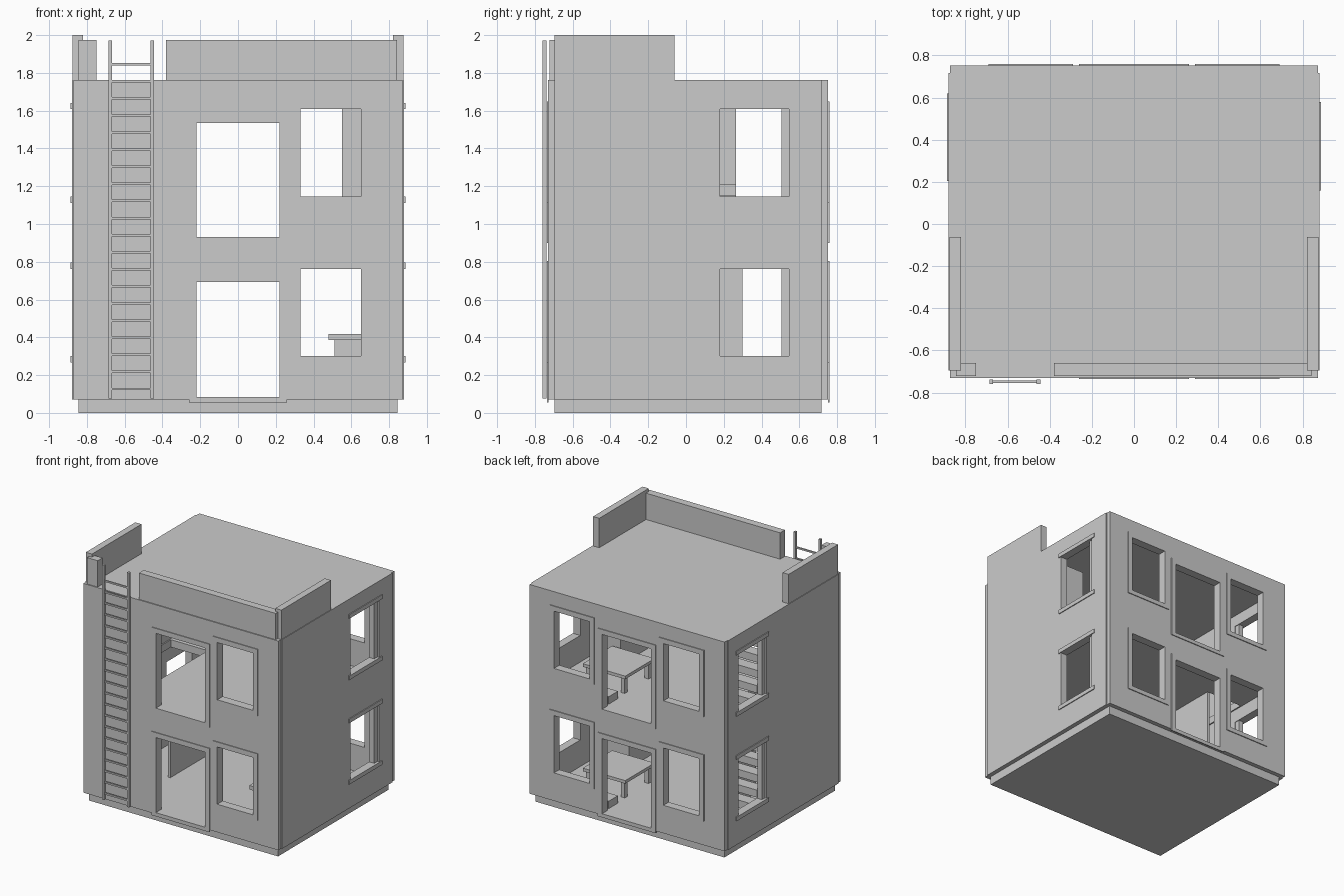
import bpy, bmesh

if "Cube" in bpy.data.objects:
    bpy.data.objects.remove(bpy.data.objects["Cube"])

grey = bpy.data.materials.new("plain_grey")
grey.diffuse_color = (0.6, 0.6, 0.6, 1)
grey.use_nodes = True
grey.node_tree.nodes["Principled BSDF"].inputs["Base Color"].default_value = grey.diffuse_color


def finish(name, bm):
    bmesh.ops.recalc_face_normals(bm, faces=bm.faces)
    me = bpy.data.meshes.new(name)
    bm.to_mesh(me)
    bm.free()
    me.materials.append(grey)
    ob = bpy.data.objects.new(name, me)
    bpy.context.collection.objects.link(ob)
    return ob


def add_box(bm, x0, x1, y0, y1, z0, z1):
    vs = bmesh.ops.create_cube(bm, size=1)["verts"]
    for v in vs:
        v.co = (x1 if v.co.x > 0 else x0, y1 if v.co.y > 0 else y0, z1 if v.co.z > 0 else z0)


def boxes(name, *dims):
    bm = bmesh.new()
    for d in dims:
        add_box(bm, *d)
    return finish(name, bm)


def panel(name, axis, w0, w1, rect, holes):
    """Flat slab across one axis with rectangular openings (u0, u1, v0, v1)."""
    def place(u, v, w):
        c = [u, v]
        c.insert(axis, w)
        return c
    every = [rect] + holes
    us = sorted({r[i] for r in every for i in (0, 1)})
    vs = sorted({r[i] for r in every for i in (2, 3)})
    bm = bmesh.new()
    for a, b in zip(us, us[1:]):
        for c, d in zip(vs, vs[1:]):
            mu, mv = (a + b) / 2, (c + d) / 2
            if any(h[0] < mu < h[1] and h[2] < mv < h[3] for h in holes):
                continue
            bm.faces.new([bm.verts.new(place(*p, w0)) for p in ((a, c), (b, c), (b, d), (a, d))])
    bmesh.ops.remove_doubles(bm, verts=bm.verts, dist=1e-5)
    ext = bmesh.ops.extrude_face_region(bm, geom=bm.faces[:], use_keep_orig=True)
    moved = [g for g in ext["geom"] if isinstance(g, bmesh.types.BMVert)]
    for v in moved:
        v.co[axis] = w1
    return finish(name, bm)


GROUND, STOREY = 0.085, 0.845
levels = [("lower", 0.0), ("upper", STOREY)]

# Plinth, floor and roof
boxes("plinth", (-0.845, 0.845, -0.695, 0.717, 0, 0.075))
boxes("ground_floor", (-0.83, 0.83, -0.69, 0.71, 0.07, GROUND))
panel("upper_floor", 2, 0.87, 0.93, (-0.83, 0.83, -0.69, 0.71), [(-0.81, -0.48, -0.5, 0.3)])
boxes("roof", (-0.875, 0.875, -0.69, 0.715, 1.70, 1.762))

# Openings of each wall
doors = [(-0.22, 0.22, 0.085, 0.692), (-0.22, 0.22, 0.93, 1.535)]
right_windows = [(0.33, 0.65, 0.30 + dz, 0.763 + dz) for _, dz in levels]
left_windows = [(-0.65, -0.33, 0.30 + dz, 0.763 + dz) for _, dz in levels]
east_windows = [(0.18, 0.545, 0.30 + dz, 0.763 + dz) for _, dz in levels]
west_windows = [(0.225, 0.585, 0.30 + dz, 0.763 + dz) for _, dz in levels]

# Walls
wall = (-0.872, 0.872, 0.07, 1.762)
side = (-0.695, 0.717, 0.07, 1.762)
front_holes = doors + right_windows
back_holes = doors + right_windows + left_windows
panel("front_wall", 1, -0.73, -0.665, wall, front_holes)
panel("back_wall", 1, 0.752, 0.69, wall, back_holes)
panel("right_wall", 0, 0.88, 0.82, side, east_windows)
panel("left_wall", 0, -0.88, -0.82, side, west_windows)

# Thin frames round the front and back openings
for label, holes, w0, w1 in (("front", front_holes, -0.7365, -0.729),
                             ("back", back_holes, 0.759, 0.751)):
    for h in holes:
        m = 0.04
        low = 0.03 if h in doors else 0.035
        panel(label + "_frame", 1, w0, w1, (h[0] - m, h[1] + m, h[2] - low, h[3] + m), [h])

# Lintels, sills and a mullion post on the side windows
for label, holes, s in (("right", east_windows, 1), ("left", west_windows, -1)):
    for a, b, c, d in holes:
        x0, x1 = sorted((s * 0.875, s * 0.887))
        boxes(label + "_lintel_and_sill",
              (x0, x1, a - 0.022, b + 0.034, d, d + 0.033),
              (x0, x1, a - 0.022, b + 0.034, c - 0.033, c))
        p = b - 0.04 if s > 0 else a
        x0, x1 = sorted((s * 0.825, s * 0.865))
        boxes(label + "_window_post", (x0, x1, p, p + 0.04, c, d))

# Roof parapet, open where the ladder arrives
boxes("front_parapet_long", (-0.38, 0.843, -0.722, -0.66, 1.755, 1.975))
boxes("front_parapet_short", (-0.845, -0.75, -0.722, -0.66, 1.755, 1.975))
for s, label in ((1, "right"), (-1, "left")):
    x0, x1 = sorted((s * 0.82, s * 0.875))
    boxes(label + "_parapet", (x0, x1, -0.695, -0.062, 1.755, 2.0))

# Ladder
boxes("ladder_rails", *[(x - 0.009, x + 0.009, -0.759, -0.738, 0.075, 1.972)
                        for x in (-0.677, -0.453)])
boxes("ladder_rungs", *[(-0.675, -0.455, -0.755, -0.743, 0.12 + i * 0.0905, 0.133 + i * 0.0905)
                        for i in range(20)])

# Stairs rising towards the front along the left wall
for label, dz in levels:
    n = 11
    steps = []
    for i in range(n):
        y1 = 0.55 - i * 0.095
        top = GROUND + dz + (i + 1) * 0.07
        steps.append((-0.82, -0.5, y1 - 0.095, y1, top - 0.06, top))
    boxes(label + "_stairs", *steps)
boxes("stair_partition", (-0.5, -0.48, -0.18, 0.3, GROUND, 0.88))

# Low tables with four legs, and a low seat beside each
for label, dz in levels:
    f = GROUND + dz
    legs = [(x, x + 0.035, y, y + 0.035, f, f + 0.125) for x in (0.24, 0.55) for y in (0.1, 0.405)]
    boxes(label + "_table", (0.225, 0.605, 0.08, 0.455, f + 0.125, f + 0.15), *legs)
    boxes(label + "_seat", (0.23, 0.45, 0.54, 0.66, f, f + 0.06))

# Kitchen counter below, tall cupboard above
boxes("counter_base", (0.51, 0.82, -0.52, 0.0, GROUND, 0.39))
boxes("counter_top", (0.48, 0.82, -0.54, 0.02, 0.385, 0.417))
boxes("cupboard", (0.55, 0.82, -0.4, 0.05, 0.93, 1.65))
